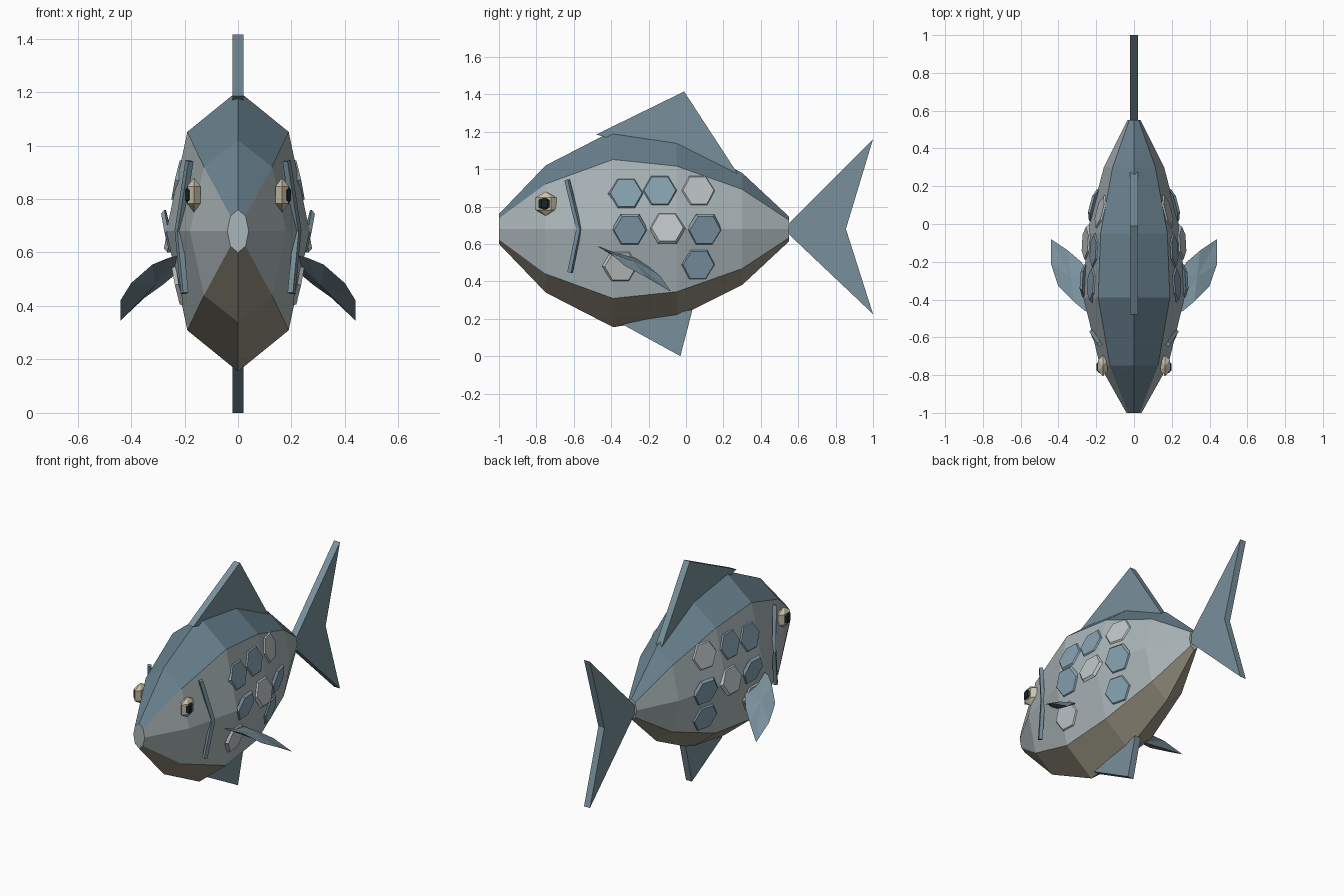
import bpy, bmesh, math
from mathutils import Vector, Matrix
from mathutils.bvhtree import BVHTree

if "Cube" in bpy.data.objects:
    bpy.data.objects.remove(bpy.data.objects["Cube"])


def material(name, rgb):
    m = bpy.data.materials.new(name)
    m.diffuse_color = (*rgb, 1)
    m.use_nodes = True
    m.node_tree.nodes["Principled BSDF"].inputs["Base Color"].default_value = m.diffuse_color
    return m


BACK = material("back_blue", (0.14, 0.22, 0.27))
SIDE = material("side_silver", (0.40, 0.46, 0.48))
BELLY = material("belly_beige", (0.30, 0.28, 0.21))
FIN = material("fin_blue", (0.19, 0.28, 0.33))
GILL = material("gill_slate", (0.07, 0.11, 0.13))
EYE = material("eye_cream", (0.60, 0.53, 0.40))
PUPIL = material("pupil_dark", (0.01, 0.02, 0.025))
BLUE = material("scale_blue", (0.24, 0.36, 0.44))
PALE = material("scale_pale", (0.52, 0.56, 0.57))


def finish(name, bm, *mats):
    bmesh.ops.recalc_face_normals(bm, faces=bm.faces)
    mesh = bpy.data.meshes.new(name)
    bm.to_mesh(mesh)
    bm.free()
    for m in mats:
        mesh.materials.append(m)
    ob = bpy.data.objects.new(name, mesh)
    bpy.context.collection.objects.link(ob)
    return ob


def mirrored(bm):
    geom = bm.verts[:] + bm.edges[:] + bm.faces[:]
    dup = bmesh.ops.duplicate(bm, geom=geom)["geom"]
    bmesh.ops.scale(bm, vec=(-1, 1, 1), verts=[g for g in dup if isinstance(g, bmesh.types.BMVert)])
    return bm


# Body: octagonal rings (y, half width, half height) around z = 0.68
MID = 0.68
RINGS = [(-1, .04, .08), (-.75, .18, .34), (-.39, .268, .525),
         (-.05, .25, .475), (.30, .16, .30), (.55, .035, .067)]
bm = bmesh.new()
loops = []
for y, w, h in RINGS:
    loops.append([bm.verts.new((w * math.cos(k * math.pi / 4), y, MID + h * math.sin(k * math.pi / 4)))
                  for k in range(8)])
for a, b in zip(loops, loops[1:]):
    for k in range(8):
        f = bm.faces.new((a[k], a[(k + 1) % 8], b[(k + 1) % 8], b[k]))
        f.material_index = 1 if k in (1, 2) else 2 if k in (5, 6) else 0
bm.faces.new(loops[0])
bm.faces.new(loops[-1])
bmesh.ops.recalc_face_normals(bm, faces=bm.faces)
skin = BVHTree.FromBMesh(bm)
finish("body", bm, SIDE, BACK, BELLY)


# Flat centre-line fins from (y, z) profiles
def flat_fin(name, profile, t=0.021):
    bm = bmesh.new()
    face = bm.faces.new([bm.verts.new((-t, y, z)) for y, z in profile])
    out = bmesh.ops.extrude_face_region(bm, geom=[face])["geom"]
    bmesh.ops.translate(bm, vec=(2 * t, 0, 0), verts=[g for g in out if isinstance(g, bmesh.types.BMVert)])
    finish(name, bm, FIN)


flat_fin("dorsal_fin", [(-.48, 1.185), (-.01, 1.415), (.28, .97)])
flat_fin("belly_fin", [(-.34, .17), (-.03, 0), (.035, .25)])
flat_fin("tail_fin", [(.53, .69), (1, 1.16), (.855, MID), (1, .225), (.53, .67)])

# Pectoral fins: thin leaf with a raised centre on each face
LEAF = [(.19, -.48, .595), (.26, -.46, .58), (.32, -.41, .555), (.40, -.33, .485), (.44, -.21, .42),
        (.44, -.08, .345), (.35, -.14, .43), (.28, -.20, .48), (.22, -.28, .53)]
bm = bmesh.new()
rim = [bm.verts.new(p) for p in LEAF]
centre = sum((v.co for v in rim), Vector()) / len(rim)
for s in (-1, 1):
    c = bm.verts.new(centre + s * Vector((.012, .006, .015)))
    for i in range(len(rim)):
        bm.faces.new((rim[i - 1], rim[i], c))
finish("pectoral_fins", mirrored(bm), FIN)


# Eyes and pupils: six-sided gems
def gem(name, loc, size, mat):
    bm = bmesh.new()
    bmesh.ops.create_uvsphere(bm, u_segments=6, v_segments=3, radius=1,
                              matrix=Matrix.Translation(loc) @ Matrix.Diagonal((*size, 1)))
    finish(name, mirrored(bm), mat)


gem("eyes", (.165, -.75, .815), (.033, .065, .065), EYE)
gem("pupils", (.185, -.757, .815), (.018, .038, .038), PUPIL)


# Gill covers: two square bars meeting in a chevron
bm = bmesh.new()
GILL_PATH = [Vector(p) for p in ((.182, -.635, .94), (.222, -.572, MID), (.2, -.62, .45))]
for a, b in zip(GILL_PATH, GILL_PATH[1:]):
    d = b - a
    turn = d.to_track_quat('Z', 'Y').to_matrix().to_4x4()
    bmesh.ops.create_cube(bm, size=1, matrix=Matrix.Translation((a + b) / 2) @ turn
                          @ Matrix.Diagonal((.022, .022, d.length + .005, 1)))
finish("gill_covers", mirrored(bm), FIN)


# Scales: thin hexagons laid on the flanks
def scales(name, spots, mat):
    bm = bmesh.new()
    for y, z in spots:
        hit, normal, _, _ = skin.ray_cast(Vector((1, y, z)), Vector((-1, 0, 0)))
        side = Vector((0, 0, 1)).cross(normal).normalized()
        rot = Matrix((side, normal.cross(side), normal)).transposed().to_4x4()
        bmesh.ops.create_cone(bm, cap_ends=True, segments=6, radius1=.098, radius2=.085, depth=.016,
                              matrix=Matrix.Translation(hit) @ rot @ Matrix.Rotation(math.pi / 6, 4, 'Z'))
    finish(name, mirrored(bm), mat)


scales("blue_scales", [(-.32, .87), (-.14, .885), (-.30, .675), (.10, .675), (.065, .49)], BLUE)
scales("pale_scales", [(.065, .885), (-.10, .685), (-.35, .48)], PALE)
